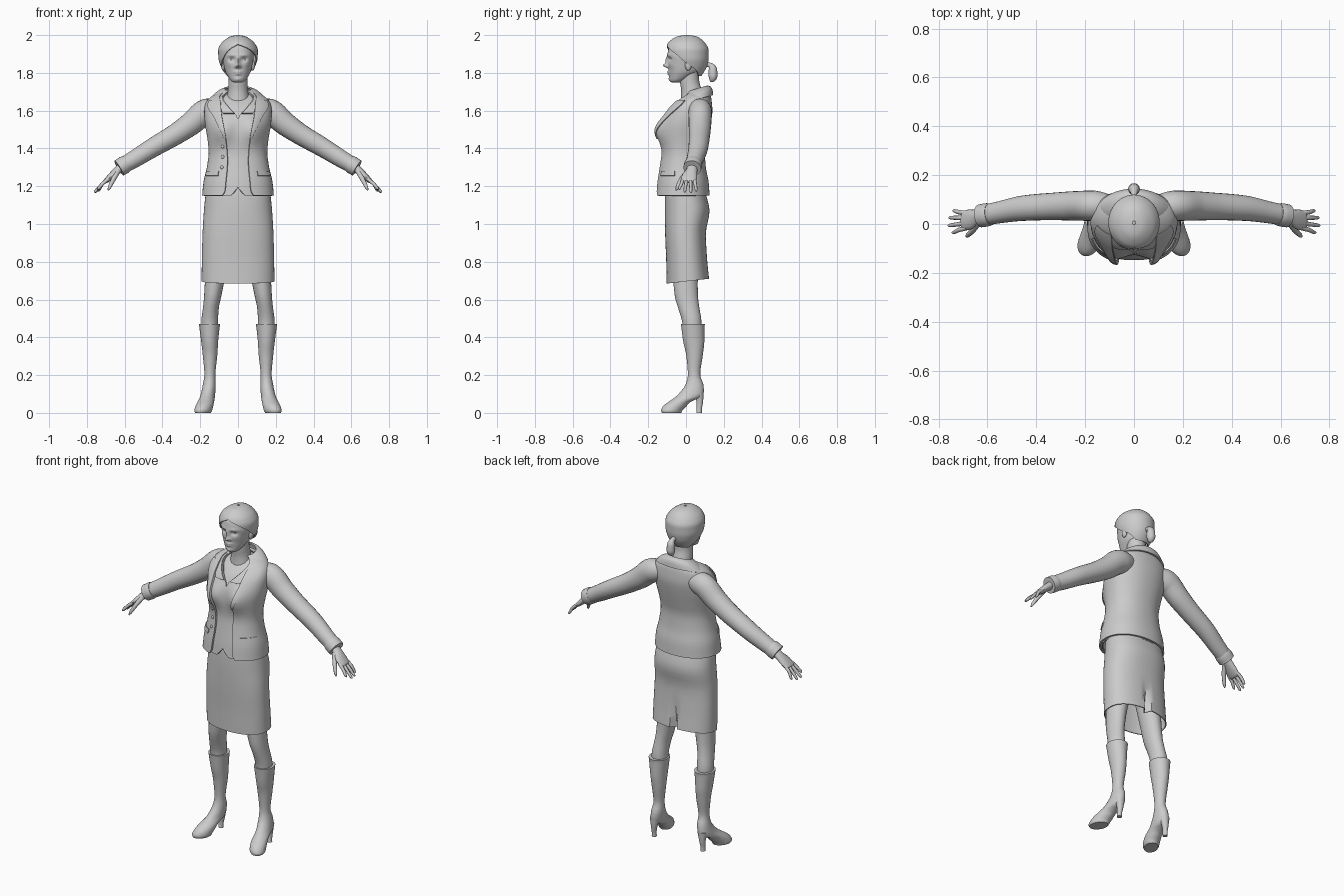
import bpy, bmesh, math
from mathutils import Vector

cube = bpy.data.objects.get("Cube")
if cube:
    bpy.data.objects.remove(cube, do_unlink=True)

grey = bpy.data.materials.new("plain grey")
grey.use_nodes = True
grey.diffuse_color = (0.6, 0.6, 0.6, 1)
grey.node_tree.nodes["Principled BSDF"].inputs["Base Color"].default_value = (0.6, 0.6, 0.6, 1)
TAU = 2 * math.pi


def blend(keys, t):
    """Monotone cubic through rows whose first column is the parameter."""
    keys = sorted(keys)
    t = min(max(t, keys[0][0]), keys[-1][0])
    i = 0
    while i < len(keys) - 2 and t > keys[i + 1][0]:
        i += 1

    def secant(j, c):
        return (keys[j + 1][c] - keys[j][c]) / (keys[j + 1][0] - keys[j][0])

    def slope(j, c):
        if j == 0 or j == len(keys) - 1:
            return secant(min(j, len(keys) - 2), c)
        a, b = secant(j - 1, c), secant(j, c)
        return 2 * a * b / (a + b) if a * b > 0 else 0

    h = keys[i + 1][0] - keys[i][0]
    u = (t - keys[i][0]) / h
    f = 3 * u * u - 2 * u ** 3
    return [keys[i][c] * (1 - f) + keys[i + 1][c] * f + h * u * (1 - u)
            * ((1 - u) * slope(i, c) - u * slope(i + 1, c)) for c in range(1, len(keys[0]))]


def skin(name, rings, closed=True, caps=True, thick=0):
    """Make a smooth object from rings of points."""
    bm = bmesh.new()
    rows = [[bm.verts.new(p) for p in r] for r in rings]
    n = len(rows[0])
    for a, b in zip(rows, rows[1:]):
        for j in range(n if closed else n - 1):
            k = (j + 1) % n
            bm.faces.new((a[j], a[k], b[k], b[j]))
    if caps and closed:
        bm.faces.new(rows[0])
        bm.faces.new(rows[-1])
    bmesh.ops.remove_doubles(bm, verts=bm.verts, dist=0.0002)
    bmesh.ops.recalc_face_normals(bm, faces=bm.faces)
    mesh = bpy.data.meshes.new(name)
    bm.to_mesh(mesh)
    bm.free()
    ob = bpy.data.objects.new(name, mesh)
    bpy.context.collection.objects.link(ob)
    mesh.materials.append(grey)
    bpy.ops.object.select_all(action='DESELECT')
    ob.select_set(True)
    bpy.context.view_layer.objects.active = ob
    if thick:
        mod = ob.modifiers.new("thickness", 'SOLIDIFY')
        mod.thickness, mod.offset = thick, 0
        bpy.ops.object.modifier_apply(modifier=mod.name)
    bpy.ops.object.shade_smooth_by_angle(angle=math.radians(50))
    return ob


def section(keys, z, a, p=2.0):
    """Point at angle a (0 = front) on the section at height z."""
    cx, w, yf, yb = blend(keys, z)
    s, c = math.sin(a), math.cos(a)
    x = math.copysign(abs(s) ** (2 / p), s) * w
    y = math.copysign(abs(c) ** (2 / p), c) * (yb - yf) / 2
    return Vector((cx + x, (yf + yb) / 2 - y, z))


def loft(name, keys, n=32, rows=20, z0=None, z1=None, span=None, warp=None, p=2.0, side=1, **kw):
    """Stack of horizontal sections; rows are (z, centre x, half width, front y, back y)."""
    z0 = min(keys)[0] if z0 is None else z0
    z1 = max(keys)[0] if z1 is None else z1
    rings = []
    for i in range(rows + 1):
        z = z0 + (z1 - z0) * (1 - math.cos(math.pi * i / rows)) / 2
        a, b = span(z) if span else (0, TAU)
        ring = [section(keys, z, a + (b - a) * j / n, p) for j in range(n + 1 if span else n)]
        if warp:
            ring = [warp(v) for v in ring]
        rings.append([(v.x * side, v.y, v.z) for v in ring])
    return skin(name, rings, closed=not span, **kw)


def tube(name, pts, up, side=1, n=16, steps=16, **kw):
    """Tube along points (x, y, z, radius along up, radius across)."""
    keys = [(i, *p) for i, p in enumerate(pts)]
    rings, end = [], len(pts) - 1
    for i in range(steps + 1):
        t = end * i / steps
        x, y, z, ra, rb = blend(keys, t)
        d = Vector(blend(keys, t + 0.05)[:3]) - Vector(blend(keys, t - 0.05)[:3])
        d.normalize()
        a = (Vector(up) - d * d.dot(Vector(up))).normalized()
        b = d.cross(a)
        ring = [Vector((x, y, z)) + a * ra * math.cos(TAU * j / n) + b * rb * math.sin(TAU * j / n)
                for j in range(n)]
        rings.append([(v.x * side, v.y, v.z) for v in ring])
    return skin(name, rings, **kw)


def ball(name, c, r):
    rings = [[(c[0] + r[0] * math.sin(f) * math.cos(TAU * j / 16), c[1] + r[1] * math.sin(f) * math.sin(TAU * j / 16),
               c[2] + r[2] * math.cos(f)) for j in range(16)] for f in [math.pi * (i + 0.1) / 10.2 for i in range(11)]]
    return skin(name, rings)


def bump(x, z, bx, bz, sx, sz):
    return math.exp(-((abs(x) - bx) / sx) ** 2 - ((z - bz) / sz) ** 2)


# Torso shape shared by jacket, vest, lapels and pockets
torso = [(1.15, 0, .185, -.16, .12), (1.22, 0, .178, -.153, .115), (1.30, 0, .16, -.14, .10),
         (1.38, 0, .15, -.13, .095), (1.46, 0, .158, -.135, .11), (1.53, 0, .17, -.13, .125),
         (1.60, 0, .174, -.10, .135), (1.64, 0, .166, -.065, .132), (1.67, 0, .14, -.03, .128),
         (1.69, 0, .10, 0, .12), (1.70, 0, .075, .02, .11)]


def grown(d):
    return [(z, c, w + d, f - d, b + d) for z, c, w, f, b in torso]


def bust(v):
    if v.y < 0:
        v.y -= .032 * bump(v.x, v.z, .08, 1.495, .05, .06)
    return v


def vest_hem(v):
    v = bust(v)
    if v.z < 1.19 and v.y < 0:
        v.z = max(v.z, 1.195 - 1.4 * abs(v.x))
    return v


jacket_gap = [(1.15, .42), (1.18, .34), (1.3, .32), (1.4, .36), (1.47, .40), (1.56, .48), (1.64, .55), (1.70, 1.0)]
vest_gap = [(1.15, 0), (1.555, 0), (1.62, .28), (1.70, .85)]
lapel_edge = [(1.44, .39), (1.56, .72), (1.645, 1.12), (1.66, 1.12)]


def opening(table):
    return lambda z: (blend(table, z)[0], TAU - blend(table, z)[0])


loft("jacket", torso, n=64, rows=32, span=opening(jacket_gap), warp=bust, p=2.2, thick=.01)
loft("vest", grown(-.014), n=64, rows=32, z0=1.15, span=opening(vest_gap), warp=vest_hem, p=2.2, thick=.006)
loft("chest", grown(-.024), n=48, z0=1.45, warp=bust, p=2.2)

# Collar standing around the neck, dipping to the front


def dip(v):
    v.z += (v.y - .1) * .3
    return v


loft("collar", [(1.67, 0, .148, -.04, .14), (1.70, 0, .118, -.02, .136), (1.72, 0, .085, 0, .124), (1.725, 0, .07, .01, .11)],
     n=40, rows=8, span=lambda z: (.75, TAU - .75), warp=dip, thick=.009)

for side, label in ((1, "left"), (-1, "right")):
    # Lapels, shirt collar and pocket flaps follow the torso surface
    loft(label + "_lapel", grown(.009), n=8, rows=14, z0=1.45, z1=1.655, side=side, warp=bust, p=2.2, thick=.006,
         span=lambda z: (blend(jacket_gap, z)[0] - .04, blend(lapel_edge, z)[0]))
    loft(label + "_shirt_collar", grown(-.004), n=8, rows=10, z0=1.585, z1=1.695, side=side, warp=bust, p=2.2, thick=.006,
         span=lambda z: (blend(vest_gap, z)[0], blend(vest_gap, z)[0] + .35))
    loft(label + "_pocket_flap", grown(.007), n=8, rows=3, z0=1.255, z1=1.28, side=side, p=2.2, thick=.006,
         span=lambda z: (.6, 1.3))

    # Sleeve and cuff
    tube(label + "_sleeve", [(.10, .07, 1.61, .05, .05), (.17, .075, 1.594, .062, .068), (.25, .074, 1.53, .06, .062),
                             (.33, .072, 1.475, .056, .056), (.45, .065, 1.405, .052, .051), (.55, .048, 1.343, .045, .046),
                             (.62, .035, 1.302, .042, .041)], (0, 1, 0), side, n=24, steps=30)
    tube(label + "_cuff", [(.588, .04, 1.322, .045, .044), (.606, .037, 1.311, .048, .047), (.63, .033, 1.296, .047, .046)],
         (0, 1, 0), side, n=24, steps=6)

    # Hand with four fingers and a thumb
    tube(label + "_palm", [(.60, .035, 1.315, .026, .024), (.64, .03, 1.282, .03, .021), (.675, .018, 1.25, .041, .017),
                           (.70, .014, 1.227, .039, .012), (.706, .014, 1.222, .03, .006)], (0, 1, 0), side)
    for i, (tip_x, tip_y, tip_z) in enumerate([(.745, -.035, 1.182), (.762, -.006, 1.167), (.758, .026, 1.166), (.742, .054, 1.173)]):
        y = -.016 + i * .02
        tube("%s_finger_%d" % (label, i + 1), [(.685, y, 1.24, .010, .010), (.72, (y + tip_y) / 2, 1.21, .009, .009),
             (tip_x - .006, tip_y, tip_z + .006, .007, .007), (tip_x, tip_y, tip_z, .002, .002)], (0, 1, 0), side, n=8, steps=9)
    tube(label + "_thumb", [(.635, .01, 1.28, .014, .014), (.66, -.026, 1.235, .012, .012), (.68, -.046, 1.195, .009, .009),
                            (.687, -.052, 1.178, .003, .003)], (0, 1, 0), side, n=8, steps=9)

    # Leg, boot and heel
    loft(label + "_leg", [(.42, .15, .043, -.015, .08), (.48, .15, .044, -.02, .082), (.56, .143, .042, -.043, .07),
                          (.61, .135, .045, -.058, .064), (.68, .126, .05, -.066, .062), (.85, .10, .065, -.08, .07)],
         n=24, side=side)

    def splay(v):
        if v.z < .15:
            v.x += max(0, .03 - v.y) * .22 * (1 - v.z / .15)
        return v

    loft(label + "_boot", [(0, .162, .04, -.128, -.025), (.012, .163, .046, -.132, -.02), (.035, .163, .046, -.122, .002),
                           (.06, .162, .043, -.09, .025), (.085, .16, .039, -.055, .085), (.11, .157, .037, -.03, .095),
                           (.15, .152, .034, -.002, .092), (.2, .149, .029, .01, .075), (.3, .148, .038, .002, .088),
                           (.38, .15, .045, -.015, .097), (.455, .151, .054, -.025, .098), (.47, .151, .056, -.027, .1)],
         n=28, rows=36, side=side, warp=splay)
    tube(label + "_heel", [(.158, .068, .11, .03, .027), (.16, .073, .06, .018, .018), (.162, .07, .02, .013, .014),
                           (.162, .069, 0, .014, .015)], (1, 0, 0), side, n=14, steps=8)

    # Ear and eye
    ball(label + "_ear", (.078 * side, .012, 1.842), (.012, .018, .03))
    ball(label + "_eye", (.033 * side, -.068, 1.871), (.015, .012, .009))

# Jacket buttons
for i, z in enumerate((1.41, 1.355, 1.30)):
    v = bust(section(grown(.006), z, -.5, 2.2))
    ball("button_%d" % (i + 1), v, (.009, .005, .009))


# Skirt with a back slit and a slanted hem
def slit(v):
    low = max(0, min(1, (.9 - v.z) / .2))
    if v.y > 0 and abs(v.x) < .006:
        v.y -= .035 * low
    v.z += .025 * low * (v.y + .1) / .22
    return v


loft("skirt", [(.685, 0, .19, -.10, .12), (.8, 0, .189, -.102, .11), (.95, 0, .185, -.108, .103), (1.07, 0, .178, -.11, .122),
               (1.15, 0, .170, -.108, .105), (1.2, 0, .162, -.10, .09)], n=64, rows=24, warp=slit, p=2.3, caps=False, thick=.005)

# Neck
loft("neck", [(1.62, 0, .07, -.03, .09), (1.70, 0, .054, -.025, .085), (1.76, 0, .05, -.032, .07), (1.83, 0, .055, -.03, .07)], n=28)


# Head with sculpted face: nose, bridge, lips, chin, sockets, brows, cheeks
features = [(.026, 0, 1.838, .012, .011), (.014, 0, 1.862, .009, .022), (.007, .013, 1.833, .007, .007), (.009, 0, 1.806, .02, .007),
            (.009, 0, 1.793, .017, .006), (.008, 0, 1.765, .02, .013), (-.013, .033, 1.872, .016, .011),
            (.004, .033, 1.893, .024, .008), (.004, .045, 1.845, .02, .02)]


def face(v):
    if v.y < 0:
        v.y -= sum(f[0] * bump(v.x, v.z, *f[1:]) for f in features)
    return v


loft("head", [(1.748, 0, .018, -.073, -.035), (1.757, 0, .036, -.081, -.015), (1.78, 0, .053, -.087, .03), (1.81, 0, .068, -.09, .07),
              (1.85, 0, .077, -.094, .085), (1.89, 0, .083, -.098, .09), (1.93, 0, .08, -.092, .09), (1.97, 0, .05, -.06, .06)],
     n=96, rows=60, warp=face, p=2.15)

# Hair cap with swept fringe, and a tied tail
hair_gap = [(1.785, 2.2), (1.82, 1.75), (1.86, 1.2), (1.9, .85), (1.93, .45), (1.95, 0)]


def fringe(z):
    g = blend(hair_gap, z)[0]
    return g + .18 * min(1, g), TAU - g + .18 * min(1, g)


loft("hair", [(1.785, 0, .06, -.02, .078), (1.81, 0, .076, -.05, .095), (1.84, 0, .09, -.08, .11), (1.88, 0, .101, -.098, .117),
              (1.92, 0, .102, -.105, .117), (1.955, 0, .086, -.094, .10), (1.98, 0, .058, -.066, .074), (1.992, 0, .034, -.04, .05),
              (1.997, 0, .006, -.002, .012)], n=56, rows=32, span=fringe, thick=.006)
tube("hair_tail", [(0, .10, 1.845, .014, .014), (0, .125, 1.842, .013, .013), (0, .142, 1.82, .022, .022), (0, .143, 1.785, .024, .024),
                   (0, .136, 1.76, .014, .014), (0, .132, 1.752, .003, .003)], (1, 0, 0), steps=18)
